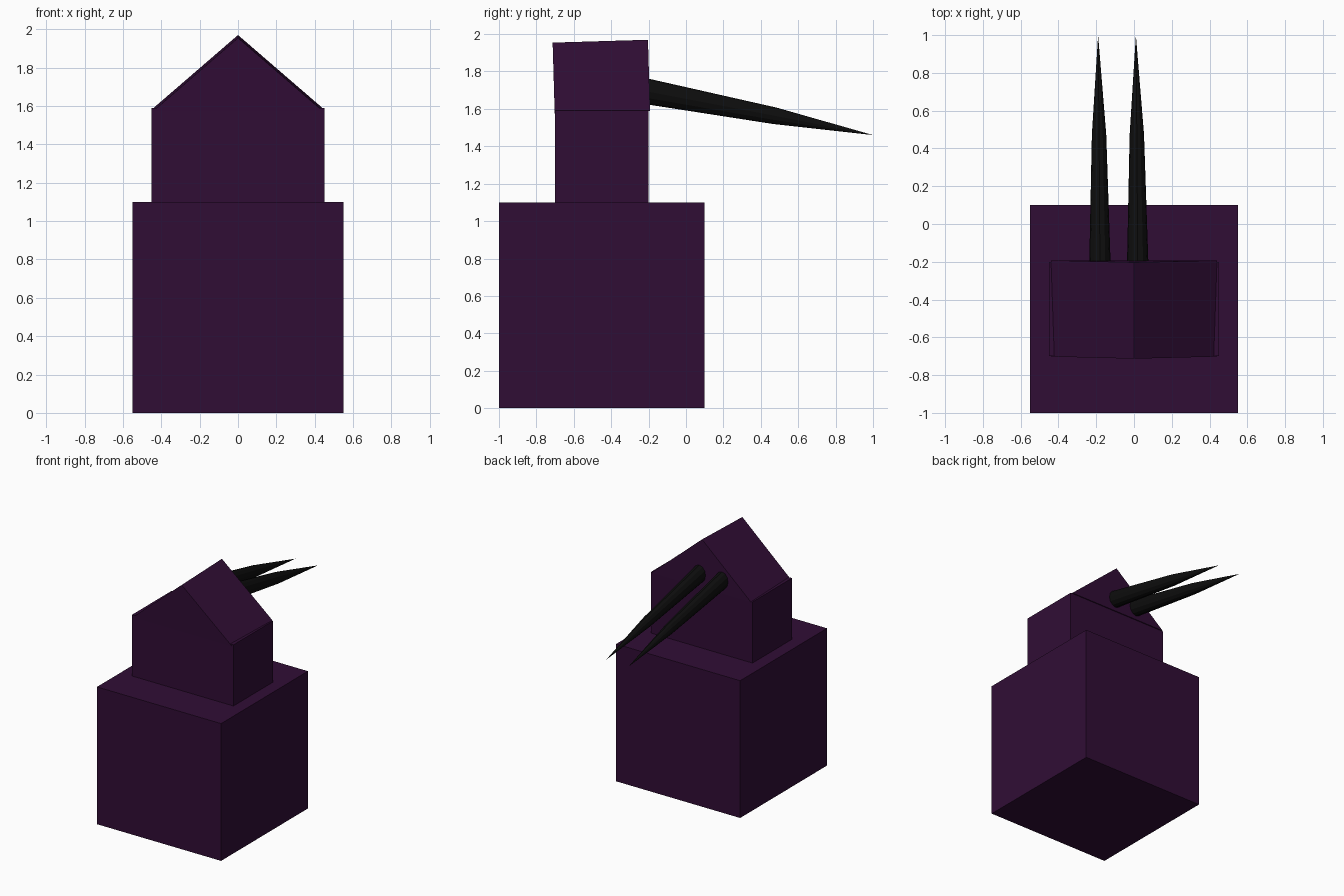
import bpy, bmesh, math
from mathutils import Matrix, Vector

if "Cube" in bpy.data.objects:
    bpy.data.objects.remove(bpy.data.objects["Cube"])


def material(name, color):
    m = bpy.data.materials.new(name)
    m.diffuse_color = (*color, 1)
    m.use_nodes = True
    m.node_tree.nodes["Principled BSDF"].inputs["Base Color"].default_value = m.diffuse_color
    return m


purple = material("dark_purple", (0.03, 0.004, 0.036))
black = material("black", (0.004, 0.004, 0.004))


def add_object(name, bm, mat):
    bmesh.ops.recalc_face_normals(bm, faces=bm.faces)
    mesh = bpy.data.meshes.new(name)
    bm.to_mesh(mesh)
    bm.free()
    mesh.materials.append(mat)
    obj = bpy.data.objects.new(name, mesh)
    bpy.context.collection.objects.link(obj)
    return obj


def box(name, lo, hi, mat):
    lo, hi = Vector(lo), Vector(hi)
    bm = bmesh.new()
    bmesh.ops.create_cube(bm, size=1, matrix=Matrix.Translation((lo + hi) / 2)
                          @ Matrix.Diagonal((*(hi - lo), 1)))
    return add_object(name, bm, mat)


# Base block and upper block
box("base_block", (-0.55, -1, 0), (0.55, 0.1, 1.1), purple)
box("upper_block", (-0.45, -0.7, 1.1), (0.45, -0.2, 1.59), purple)

# Gable roof, pitched up very slightly towards the back
bm = bmesh.new()
profile = [(-0.44, 0), (0.44, 0), (0, 0.38)]
face = bm.faces.new([bm.verts.new((x, -0.255, z)) for x, z in profile])
ext = bmesh.ops.extrude_face_region(bm, geom=[face], use_keep_orig=True)
bmesh.ops.translate(bm, vec=(0, 0.51, 0),
                    verts=[g for g in ext["geom"] if isinstance(g, bmesh.types.BMVert)])
roof = add_object("roof", bm, purple)
roof.location = (0, -0.447, 1.582)
roof.rotation_euler.x = math.radians(1.7)


# Tapering spikes pointing backwards and down
def spike(name, dx, sides=12):
    bm = bmesh.new()
    # centre x, centre y, centre z, half width, half height
    rings = [(-0.18, -0.26, 1.703, 0.058, 0.069), (-0.185, 0.475, 1.563, 0.038, 0.044)]
    loops = []
    for x, y, z, w, h in rings:
        loop = []
        for i in range(sides):
            a = 2 * math.pi * i / sides
            loop.append(bm.verts.new((x + dx + w * math.cos(a),
                                      y + 0.19 * h * math.sin(a),
                                      z + h * math.sin(a))))
        loops.append(loop)
    tip = bm.verts.new((-0.19 + dx, 1.0, 1.46))
    bm.faces.new(loops[0])
    for i in range(sides):
        j = (i + 1) % sides
        bm.faces.new((loops[0][i], loops[0][j], loops[1][j], loops[1][i]))
        bm.faces.new((loops[1][i], loops[1][j], tip))
    return add_object(name, bm, black)


for side, dx in (("left", 0), ("right", 0.2)):
    spike(side + "_spike", dx)
